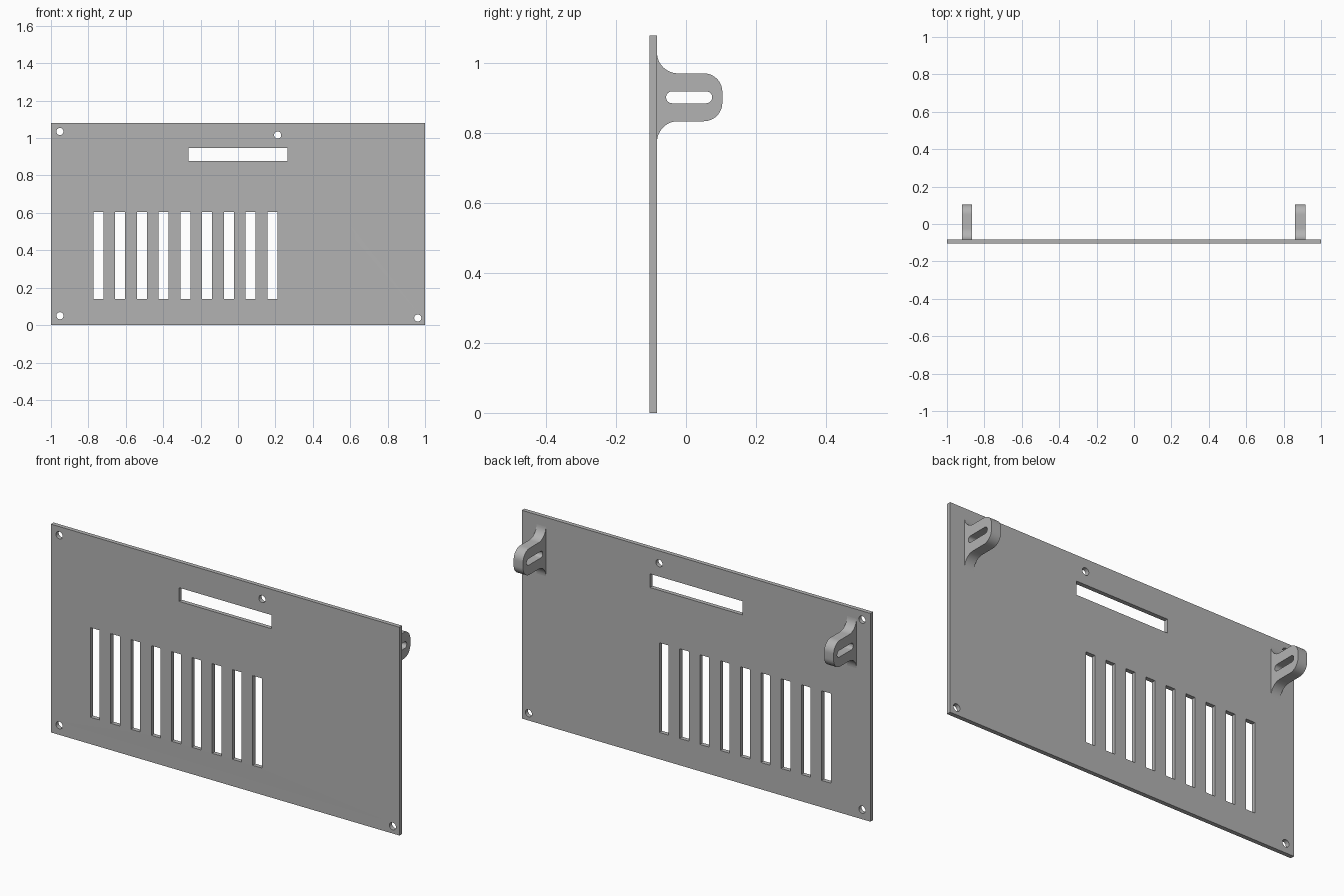
import bpy
import bmesh
from math import cos, sin, radians
from mathutils import Matrix

cube = bpy.data.objects.get("Cube")
if cube:
    bpy.data.objects.remove(cube, do_unlink=True)

grey = bpy.data.materials.new("plain grey")
grey.use_nodes = True
colour = (0.45, 0.45, 0.45, 1)
grey.diffuse_color = colour
grey.node_tree.nodes["Principled BSDF"].inputs["Base Color"].default_value = colour


def arc(cx, cy, r, start, end, steps=12):
    angles = [radians(start + (end - start) * i / steps) for i in range(steps + 1)]
    return [(cx + r * cos(a), cy + r * sin(a)) for a in angles]


def rect(x0, x1, y0, y1):
    return [(x0, y0), (x1, y0), (x1, y1), (x0, y1)]


def sheet(name, loops, thickness, matrix):
    """Extrude an outline (first loop) with holes (other loops) into a mesh."""
    curve = bpy.data.curves.new(name + " outline", "CURVE")
    curve.dimensions = "2D"
    curve.fill_mode = "BOTH"
    curve.extrude = thickness / 2
    for loop in loops:
        spline = curve.splines.new("POLY")
        spline.points.add(len(loop) - 1)
        for point, (x, y) in zip(spline.points, loop):
            point.co = (x, y, 0, 1)
        spline.use_cyclic_u = True
    temp = bpy.data.objects.new(name + " outline", curve)
    bpy.context.collection.objects.link(temp)
    graph = bpy.context.evaluated_depsgraph_get()
    mesh = bpy.data.meshes.new_from_object(temp.evaluated_get(graph))
    bpy.data.objects.remove(temp, do_unlink=True)
    bpy.data.curves.remove(curve)

    bm = bmesh.new()
    bm.from_mesh(mesh)
    bmesh.ops.remove_doubles(bm, verts=bm.verts, dist=0.0001)
    bm.transform(matrix)
    bmesh.ops.recalc_face_normals(bm, faces=bm.faces)
    for face in bm.faces:
        face.smooth = True
        face.material_index = 0
    bm.to_mesh(mesh)
    bm.free()
    mesh.set_sharp_from_angle(angle=radians(30))
    mesh.materials.clear()
    mesh.materials.append(grey)
    mesh.name = name
    obj = bpy.data.objects.new(name, mesh)
    bpy.context.collection.objects.link(obj)
    return obj


# Panel with a row of vents, a wide window and four screw holes
panel_loops = [rect(-1, 1, 0, 1.08), rect(-0.265, 0.265, 0.876, 0.947)]
for i in range(9):
    x = -0.773 + i * 0.1163
    panel_loops.append(rect(x, x + 0.053, 0.139, 0.604))
for x, z in [(-0.952, 1.035), (0.212, 1.016), (-0.952, 0.05), (0.961, 0.038)]:
    panel_loops.append(arc(x, z, 0.019, 0, 345, 23))
upright = Matrix.Translation((0, -0.094, 0)) @ Matrix.Rotation(radians(90), 4, "X")
sheet("panel", panel_loops, 0.022, upright)

# Rear lugs: filleted root, rounded tip, horizontal slot
mid, half, fillet, tip = 0.903, 0.0685, 0.06, 0.053
root = -0.083
lug = arc(root + fillet, mid - half - fillet, fillet, 180, 90)
lug += arc(0.051, mid - half + tip, tip, -90, 0)
lug += arc(0.051, mid + half - tip, tip, 0, 90)
lug += arc(root + fillet, mid + half + fillet, fillet, 270, 180)
slot = arc(-0.04, mid, 0.017, 90, 270) + arc(0.058, mid, 0.017, -90, 90)
sideways = Matrix(((0, 0, 1, 0), (1, 0, 0, 0), (0, 1, 0, 0), (0, 0, 0, 1)))
for name, x in [("left_lug", 0.889), ("right_lug", -0.893)]:
    sheet(name, [lug, slot], 0.054, Matrix.Translation((x, 0, 0)) @ sideways)
